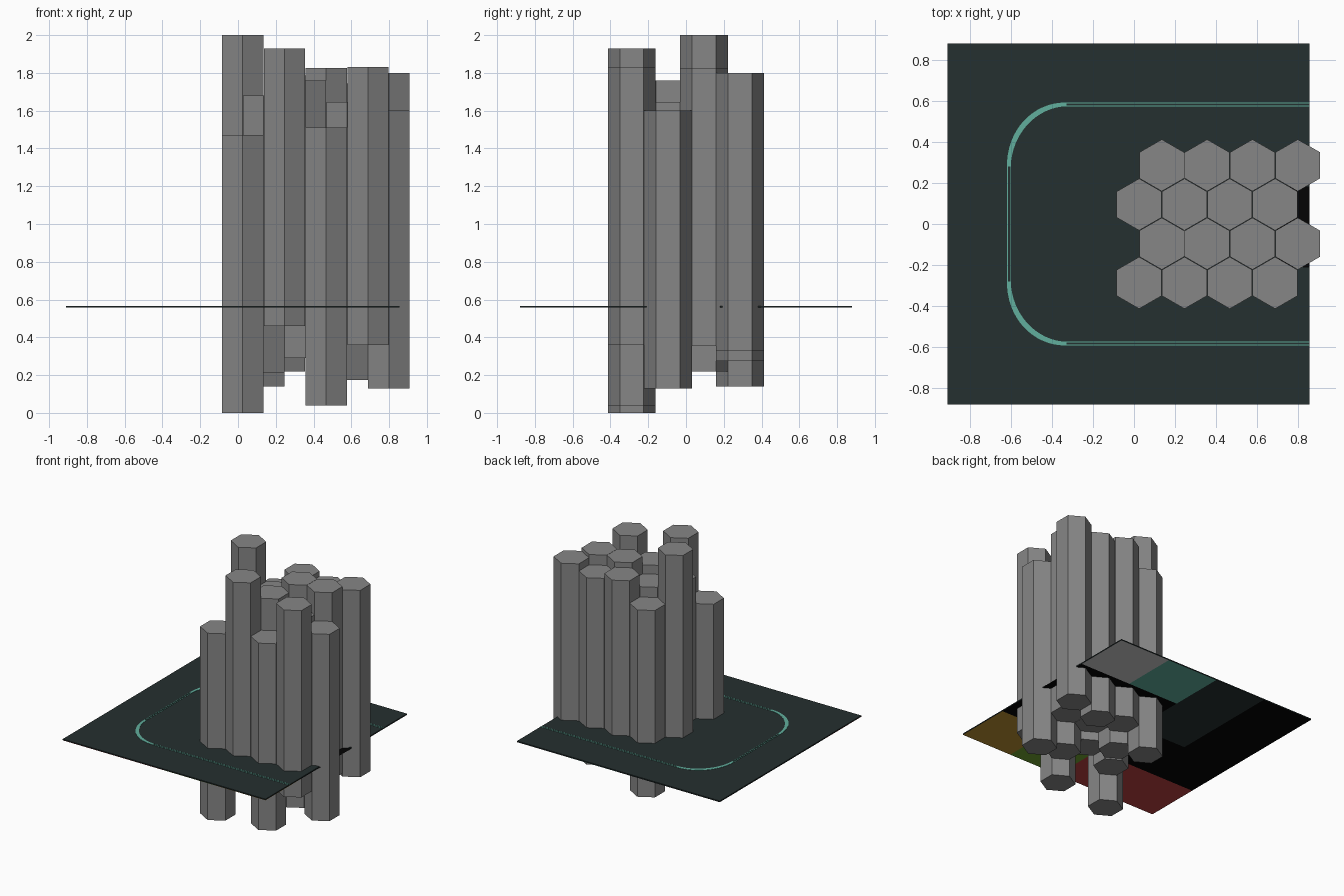
import bpy, bmesh, math

if "Cube" in bpy.data.objects:
    bpy.data.objects.remove(bpy.data.objects["Cube"])


def material(name, rgb):
    m = bpy.data.materials.new(name)
    m.diffuse_color = (*rgb, 1)
    m.use_nodes = True
    m.node_tree.nodes["Principled BSDF"].inputs["Base Color"].default_value = m.diffuse_color
    return m


MATS = {
    "stone": material("stone grey", (0.24, 0.24, 0.24)),
    "D": material("dark slate", (0.018, 0.029, 0.029)),
    "T": material("teal", (0.12, 0.43, 0.34)),
    "L": material("light grey", (0.6, 0.6, 0.6)),
    "R": material("red", (0.5, 0.05, 0.05)),
    "O": material("ochre", (0.5, 0.28, 0.03)),
    "G": material("green", (0.16, 0.37, 0.03)),
    "K": material("black", (0.001, 0.001, 0.001)),
}


def finish(bm, name, mats):
    me = bpy.data.meshes.new(name)
    bm.to_mesh(me)
    bm.free()
    for m in mats:
        me.materials.append(MATS[m])
    ob = bpy.data.objects.new(name, me)
    bpy.context.collection.objects.link(ob)
    return ob


def prism(bm, outline, z0, z1):
    """Solid with the given counter-clockwise outline."""
    low = [bm.verts.new((x, y, z0)) for x, y in outline]
    high = [bm.verts.new((x, y, z1)) for x, y in outline]
    bm.faces.new(high)
    bm.faces.new(low[::-1])
    n = len(outline)
    for i in range(n):
        j = (i + 1) % n
        bm.faces.new((low[i], low[j], high[j], high[i]))


# Hexagonal columns: equal lengths, staggered rows, varied tops
R, LENGTH = 0.1265, 1.47
PITCH_X, PITCH_Y = 0.221, 0.191
TOPS = [
    (1.47, 1.93, 1.51, 1.83),      # front row
    (1.68, 1.76, 1.645, 1.60),
    (2.00, 1.69, 1.825, 1.825),
    (1.61, 1.785, 1.745, 1.80),    # back row
]
for row, tops in enumerate(TOPS):
    for col, top in enumerate(tops):
        cx = 0.025 + PITCH_X * (col + 0.5 * (row % 2))
        cy = -0.287 + PITCH_Y * row
        hexagon = [(cx + R * math.cos(math.radians(30 + 60 * k)),
                    cy + R * math.sin(math.radians(30 + 60 * k))) for k in range(6)]
        bm = bmesh.new()
        prism(bm, hexagon, top - LENGTH, top)
        finish(bm, f"column_{row + 1}_{col + 1}", ["stone"])

# Base plate with a notch in its right edge
X0, X1, Y = -0.91, 0.855, 0.88
bm = bmesh.new()
prism(bm, [(X0, -Y), (X1, -Y), (X1, -0.21), (0.70, -0.21),
           (0.70, 0.18), (X1, 0.18), (X1, Y), (X0, Y)], 0.557, 0.565)
finish(bm, "base_plate", ["D"])

# Colour swatch sheet under the plate: rows front to back, cells right to left
CELLS = ["OGRR", "KKKK", "KKDK", "LTDK"]
keys = ["D", "T", "L", "R", "O", "G", "K"]
bm = bmesh.new()
w, d = (X1 - X0) / 4, 2 * Y / 4
for j, line in enumerate(CELLS):
    for i, key in enumerate(line):
        xr, y0 = X1 - i * w, -Y + j * d
        f = bm.faces.new([bm.verts.new((x, y, 0.555)) for x, y in
                          ((xr - w, y0), (xr, y0), (xr, y0 + d), (xr - w, y0 + d))])
        f.material_index = keys.index(key)
bmesh.ops.remove_doubles(bm, verts=bm.verts, dist=1e-4)
finish(bm, "swatch_sheet", keys)

# Inlaid track: thick corner arcs joined by pairs of fine lines
Z0, Z1 = 0.564, 0.567


def strip(bm, xa, ya, xb, yb):
    prism(bm, [(xa, ya), (xb, ya), (xb, yb), (xa, yb)], Z0, Z1)


bm = bmesh.new()
for off in (-0.007, 0.007):
    for side in (-1, 1):
        y = side * 0.583 + off
        strip(bm, -0.33, y - 0.002, X1, y + 0.002)
    x = -0.61 + off
    strip(bm, x - 0.002, -0.28, x + 0.002, 0.28)
finish(bm, "track_lines", ["T"])

for side, name in ((1, "back"), (-1, "front")):
    outer, inner = [], []
    for k in range(17):
        a = math.pi / 2 * (1 + k / 16)
        half = 0.009 + 0.004 * math.sin(math.pi * k / 16)
        for pts, s in ((outer, half), (inner, -half)):
            pts.append((-0.33 + (0.28 + s) * math.cos(a),
                        side * (0.28 + (0.303 + s) * math.sin(a))))
    ring = outer + inner[::-1]
    bm = bmesh.new()
    prism(bm, ring if side > 0 else ring[::-1], Z0, Z1)
    finish(bm, f"track_corner_{name}", ["T"])
